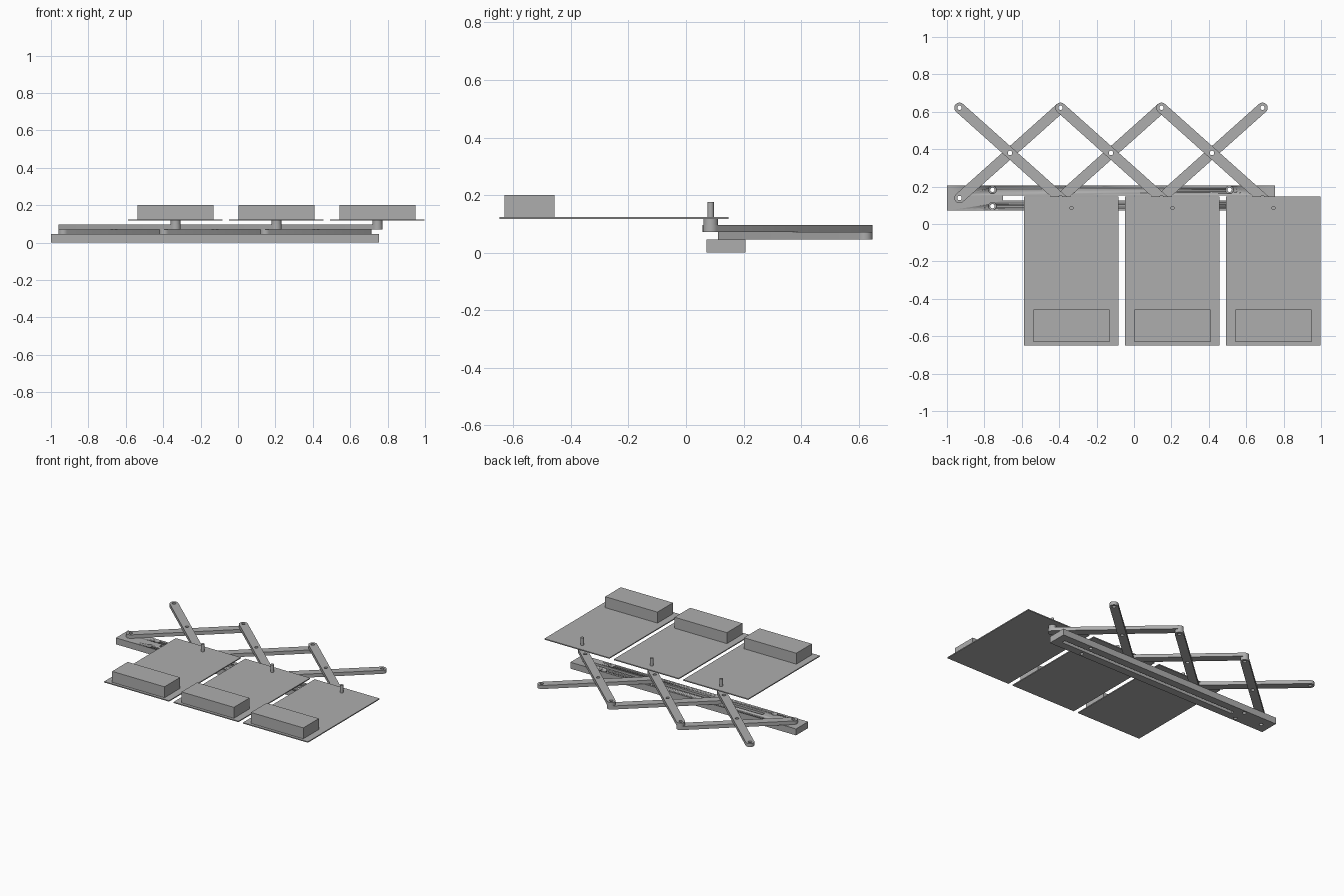
import bpy, bmesh, math
from mathutils import Vector

if "Cube" in bpy.data.objects:
    bpy.data.objects.remove(bpy.data.objects["Cube"], do_unlink=True)

grey = bpy.data.materials.new("plain_grey")
grey.use_nodes = True
grey.diffuse_color = (0.42, 0.42, 0.42, 1)
grey.node_tree.nodes["Principled BSDF"].inputs["Base Color"].default_value = (0.42, 0.42, 0.42, 1)

PITCH = 0.54          # spacing of the repeated units
TOP_Y, LOW_Y = 0.621, 0.139
HOLE = 0.012


def select(ob):
    bpy.ops.object.select_all(action='DESELECT')
    ob.select_set(True)
    bpy.context.view_layer.objects.active = ob


def circle(c, r, n=20):
    return [(c[0] + r * math.cos(math.tau * i / n), c[1] + r * math.sin(math.tau * i / n))
            for i in range(n)]


def rect(x0, x1, y0, y1):
    return [(x0, y0), (x1, y0), (x1, y1), (x0, y1)]


def capsule(a, b, r, n=10):
    """Bar outline with round ends."""
    a, b = Vector(a), Vector(b)
    ang = math.atan2(b.y - a.y, b.x - a.x)
    pts = []
    for c, start in ((b, ang - math.pi / 2), (a, ang + math.pi / 2)):
        for i in range(n + 1):
            t = start + math.pi * i / n
            pts.append((c.x + r * math.cos(t), c.y + r * math.sin(t)))
    return pts


def slab(name, outlines, z0, z1):
    """Extrude an outline (first) with holes (rest) between two heights."""
    cu = bpy.data.curves.new(name, 'CURVE')
    cu.dimensions, cu.fill_mode = '2D', 'BOTH'
    cu.extrude = (z1 - z0) / 2
    for pts in outlines:
        sp = cu.splines.new('POLY')
        sp.points.add(len(pts) - 1)
        for p, (x, y) in zip(sp.points, pts):
            p.co = (x, y, 0, 1)
        sp.use_cyclic_u = True
    ob = bpy.data.objects.new(name, cu)
    bpy.context.collection.objects.link(ob)
    select(ob)
    bpy.ops.object.convert(target='MESH')
    ob = bpy.context.object
    me = ob.data
    bm = bmesh.new()
    bm.from_mesh(me)
    bmesh.ops.remove_doubles(bm, verts=bm.verts, dist=1e-5)
    bmesh.ops.translate(bm, verts=bm.verts, vec=(0, 0, (z0 + z1) / 2))
    bmesh.ops.recalc_face_normals(bm, faces=bm.faces)
    bm.to_mesh(me)
    bm.free()
    me.materials.clear()
    me.materials.append(grey)
    bpy.ops.object.shade_smooth_by_angle(angle=math.radians(35))
    return ob


# Base rail with slide slot, pivot hole and counterbored screw holes
screws = [(x, y) for x in (-0.757, 0.511) for y in (0.095, 0.183)]
rail = slab("base_rail", [rect(-1, 0.755, 0.071, 0.206),
                          rect(-0.70, 0.70, 0.126, 0.152),
                          circle((-0.933, LOW_Y), HOLE)]
            + [circle(s, HOLE) for s in screws], 0, 0.045)
for s in screws:
    cutter = slab("counterbore_cutter", [circle(s, 0.021)], 0.025, 0.06)
    cutter.hide_render = True
    mod = rail.modifiers.new("counterbore", 'BOOLEAN')
    mod.operation, mod.solver, mod.object = 'DIFFERENCE', 'EXACT', cutter
    select(rail)
    bpy.ops.object.modifier_apply(modifier=mod.name)
    bpy.data.objects.remove(cutter, do_unlink=True)

# Repeated scissor units, each carrying a tray
for i in range(3):
    x0 = -0.933 + i * PITCH
    n = str(i + 1)
    mid = (x0 + PITCH / 2, (TOP_Y + LOW_Y) / 2)
    low_l, top_l = (x0, LOW_Y), (x0, TOP_Y)
    low_r, top_r = (x0 + PITCH, LOW_Y), (x0 + PITCH, TOP_Y)
    pin = (low_r[0] + 0.059, LOW_Y - 0.053)

    # Crossing arms
    slab("lower_arm_" + n, [capsule(low_l, top_r, 0.028)]
         + [circle(c, HOLE) for c in (low_l, mid, top_r)], 0.046, 0.071)
    slab("upper_arm_" + n, [capsule(top_l, pin, 0.028)]
         + [circle(c, HOLE) for c in (top_l, mid, low_r)], 0.071, 0.096)

    # Pivot pin and spacer
    slab("spacer_" + n, [circle(pin, 0.026)], 0.096, 0.117)
    slab("pivot_pin_" + n, [circle(pin, 0.011)], 0.08, 0.176)

    # Thin tray with a block at its front edge
    tx = -0.587 + i * PITCH
    slab("tray_" + n, [rect(tx, tx + 0.505, -0.649, 0.148)], 0.117, 0.124)
    slab("tray_block_" + n, [rect(tx + 0.049, tx + 0.456, -0.63, -0.457)], 0.124, 0.201)
